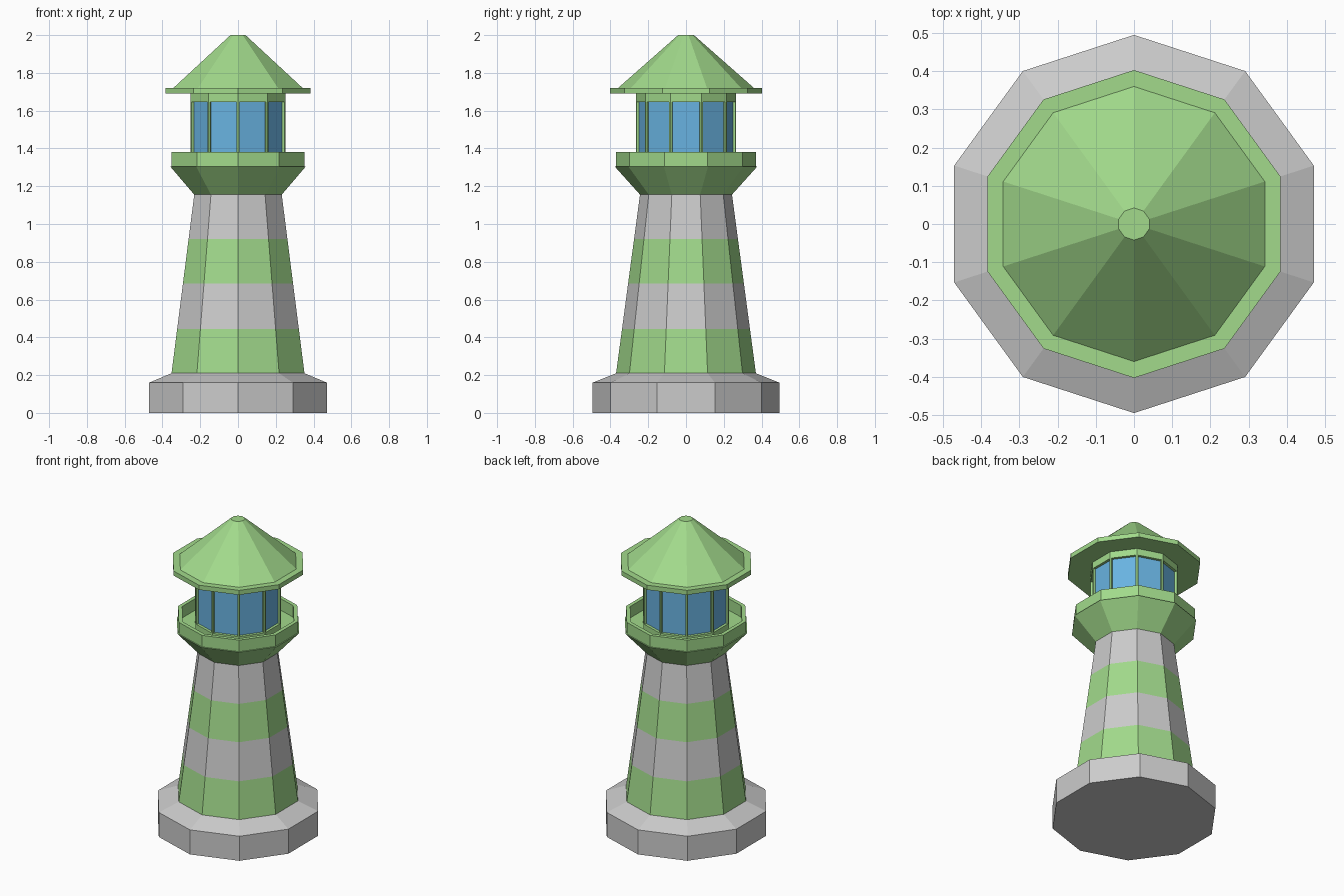
import bpy, bmesh, math

if "Cube" in bpy.data.objects:
    bpy.data.objects.remove(bpy.data.objects["Cube"])

SIDES = 10


def material(name, rgb):
    m = bpy.data.materials.new(name)
    m.diffuse_color = (*rgb, 1)
    m.use_nodes = True
    m.node_tree.nodes["Principled BSDF"].inputs["Base Color"].default_value = m.diffuse_color
    return m


GREEN = material("green_paint", (0.36, 0.70, 0.26))
BLUE = material("blue_glass", (0.14, 0.45, 0.75))


def finish(name, bm, mats):
    bmesh.ops.recalc_face_normals(bm, faces=bm.faces)
    mesh = bpy.data.meshes.new(name)
    bm.to_mesh(mesh)
    bm.free()
    for m in mats:
        mesh.materials.append(m)
    obj = bpy.data.objects.new(name, mesh)
    bpy.context.collection.objects.link(obj)
    return obj


def lathe(name, profile, mat=None, closed=False):
    """Ten-sided solid from (radius, z) points, corners on the y axis."""
    bm = bmesh.new()
    rings = []
    for r, z in profile:
        ring = []
        for i in range(SIDES):
            a = math.pi / 2 + math.tau * i / SIDES
            ring.append(bm.verts.new((r * math.cos(a), r * math.sin(a), z)))
        rings.append(ring)
    pairs = list(zip(rings, rings[1:]))
    if closed:
        pairs.append((rings[-1], rings[0]))
    else:
        bm.faces.new(rings[0])
        bm.faces.new(rings[-1])
    for lo, hi in pairs:
        for i in range(SIDES):
            j = (i + 1) % SIDES
            bm.faces.new((lo[i], lo[j], hi[j], hi[i]))
    return finish(name, bm, [mat] if mat else [])


# Plinth
lathe("base", [(0.495, 0), (0.495, 0.16), (0.37, 0.21)])

# Tapered tower in four bands, alternating green and grey
levels = [0.21, 0.445, 0.685, 0.92, 1.16]


def tower_radius(z):
    return 0.37 + (0.243 - 0.37) * (z - 0.21) / (1.16 - 0.21)


for k, (z0, z1) in enumerate(zip(levels, levels[1:])):
    lathe(f"tower_band_{k + 1}", [(tower_radius(z0), z0), (tower_radius(z1), z1)],
          GREEN if k % 2 == 0 else None)

# Flared gallery with its parapet and sunken floor
lathe("gallery", [(0.243, 1.155), (0.378, 1.305), (0.37, 1.305), (0.37, 1.38),
                  (0.345, 1.38), (0.345, 1.305)], GREEN)

# Lantern room: each side inset to a frame, glass recessed
bm = bmesh.new()
rings = [[bm.verts.new((0.265 * math.cos(a), 0.265 * math.sin(a), z))
          for a in (math.pi / 2 + math.tau * i / SIDES for i in range(SIDES))]
         for z in (1.305, 1.345, 1.655, 1.69)]
panes = []
for k in range(3):
    for i in range(SIDES):
        j = (i + 1) % SIDES
        f = bm.faces.new((rings[k][i], rings[k][j], rings[k + 1][j], rings[k + 1][i]))
        if k == 1:
            panes.append(f)
bm.faces.new(rings[0])
bm.faces.new(rings[-1])
bmesh.ops.recalc_face_normals(bm, faces=bm.faces)
bmesh.ops.inset_individual(bm, faces=panes, thickness=0.012)
bmesh.ops.inset_individual(bm, faces=panes, thickness=0.002, depth=-0.015)
for f in panes:
    f.material_index = 1
finish("lantern_room", bm, [GREEN, BLUE])

# Roof with flat brim
lathe("roof", [(0.403, 1.69), (0.403, 1.72), (0.36, 1.72), (0.042, 2.0)], GREEN)
